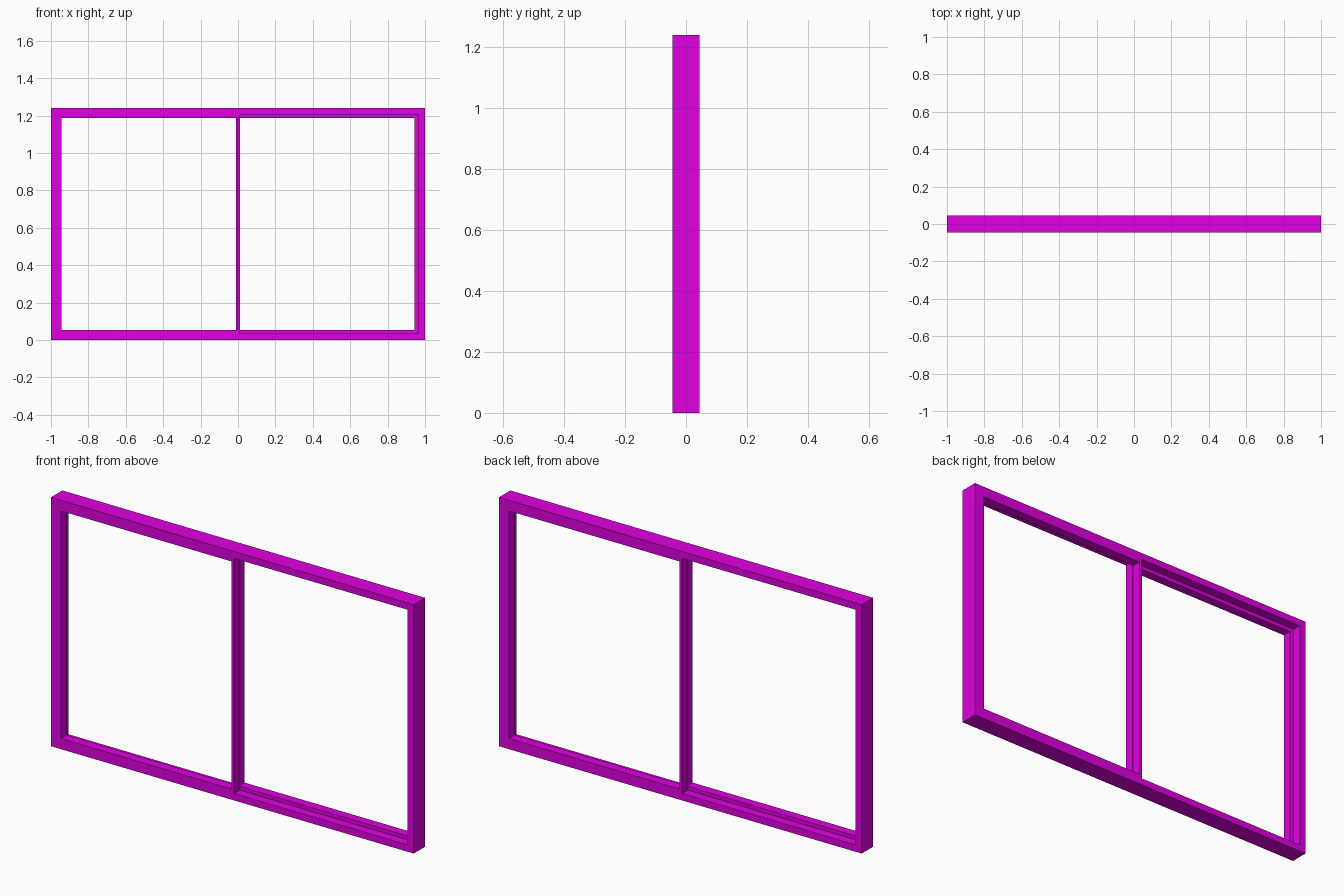
import bpy

if "Cube" in bpy.data.objects:
    bpy.data.objects.remove(bpy.data.objects["Cube"])

H, D = 1.24, 0.045   # frame height, half depth


def box(name, x0, x1, y0, y1, z0, z1):
    bpy.ops.mesh.primitive_cube_add(size=1, location=((x0 + x1) / 2, (y0 + y1) / 2, (z0 + z1) / 2))
    ob = bpy.context.object
    ob.name = name
    ob.scale = (x1 - x0, y1 - y0, z1 - z0)
    bpy.ops.object.transform_apply(location=True, rotation=True, scale=True)
    return ob


def cut(target, x0, x1, y0, y1, z0, z1):
    cutter = box("cutter", x0, x1, y0, y1, z0, z1)
    cutter.hide_render = True
    bpy.context.view_layer.objects.active = target
    mod = target.modifiers.new("cut", 'BOOLEAN')
    mod.operation, mod.solver, mod.object = 'DIFFERENCE', 'EXACT', cutter
    bpy.ops.object.modifier_apply(modifier=mod.name)
    bpy.data.objects.remove(cutter)


# Outer frame blank
frame = box("window_frame", -1, 1, -D, D, 0, H)

# Each half: through opening, rebate on one face, and small mullion offset.
# The second half is the first turned 180 degrees about z.
for s in (1, -1):
    def turned(x0, x1, y0, y1, z0, z1):
        xs, ys = sorted((s * x0, s * x1)), sorted((s * y0, s * y1))
        cut(frame, *xs, *ys, z0, z1)

    turned(-0.945, -0.01, -0.2, 0.2, 0.053, H - 0.053)   # opening
    turned(-0.965, -0.01, 0, 0.2, 0.034, H - 0.034)      # rebate
    turned(-0.03, -0.005, -0.2, 0, 0.053, H - 0.053)     # mullion step

# Magenta finish
mat = bpy.data.materials.new("magenta")
mat.diffuse_color = (0.75, 0.0, 0.75, 1)
mat.use_nodes = True
mat.node_tree.nodes["Principled BSDF"].inputs["Base Color"].default_value = mat.diffuse_color
frame.data.materials.clear()
frame.data.materials.append(mat)
